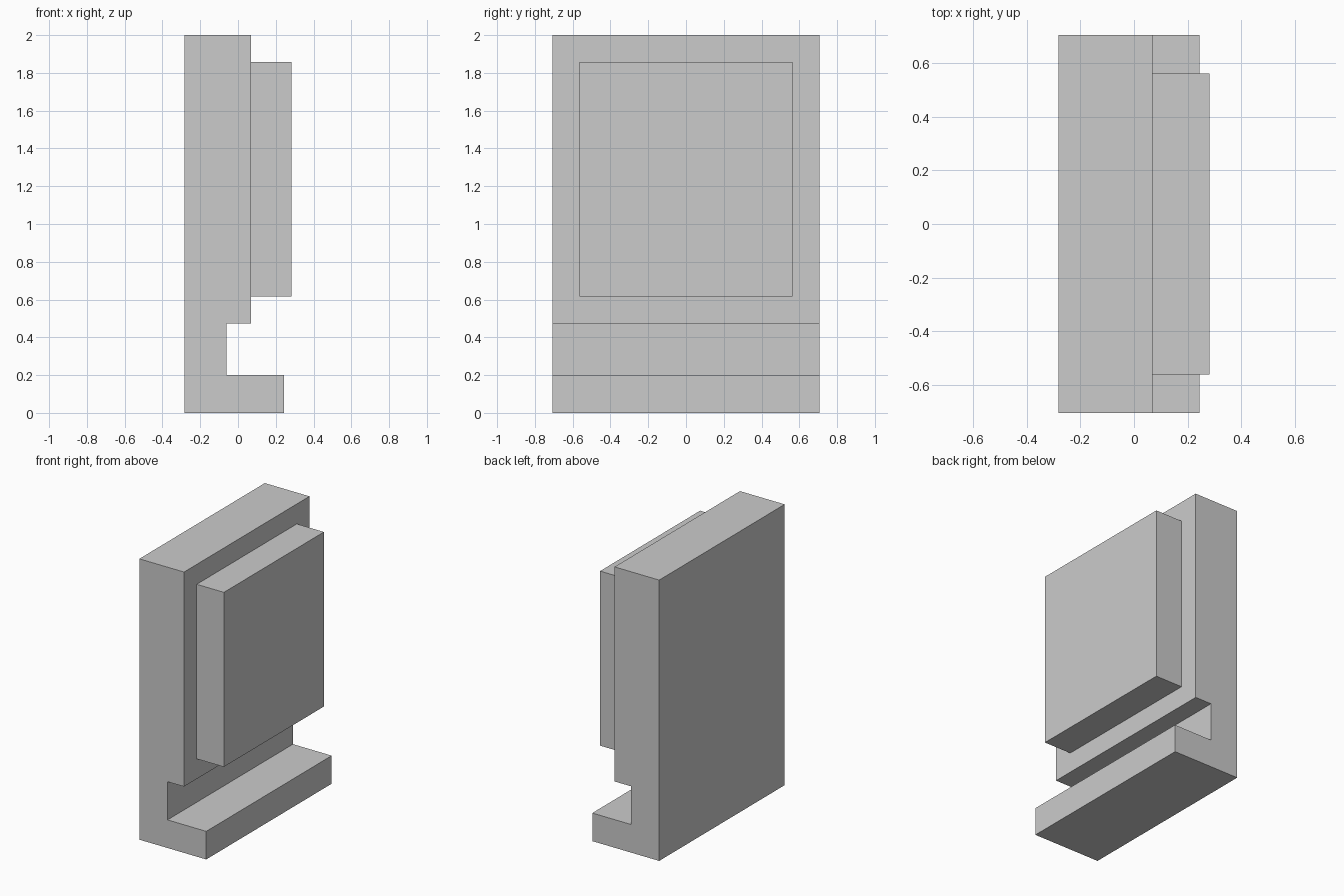
import bpy
import bmesh

# Remove the default object
cube = bpy.data.objects.get("Cube")
if cube:
    bpy.data.objects.remove(cube, do_unlink=True)

# Single plain grey
grey = bpy.data.materials.new("plain grey")
grey.use_nodes = True
colour = (0.6, 0.6, 0.6, 1.0)
grey.diffuse_color = colour
grey.node_tree.nodes["Principled BSDF"].inputs["Base Color"].default_value = colour


def extrude_profile(name, profile, half_depth):
    """Extrude an x-z outline along y, centred on y = 0."""
    bm = bmesh.new()
    face = bm.faces.new([bm.verts.new((x, -half_depth, z)) for x, z in profile])
    side = bmesh.ops.extrude_face_region(bm, geom=[face])["geom"]
    moved = [v for v in side if isinstance(v, bmesh.types.BMVert)]
    bmesh.ops.translate(bm, verts=moved, vec=(0, 2 * half_depth, 0))
    bmesh.ops.recalc_face_normals(bm, faces=bm.faces)
    mesh = bpy.data.meshes.new(name)
    bm.to_mesh(mesh)
    bm.free()
    mesh.materials.append(grey)
    obj = bpy.data.objects.new(name, mesh)
    bpy.context.collection.objects.link(obj)
    return obj


back, groove, front, lip, panel_front = -0.283, -0.061, 0.069, 0.244, 0.283

# Upright slab with a groove above the projecting foot
extrude_profile("upright_body", [
    (back, 0), (lip, 0), (lip, 0.2), (groove, 0.2),
    (groove, 0.472), (front, 0.472), (front, 2), (back, 2)], 0.706)

# Raised rectangular panel on the upright
extrude_profile("raised_panel", [
    (front, 0.615), (panel_front, 0.615),
    (panel_front, 1.858), (front, 1.858)], 0.563)
